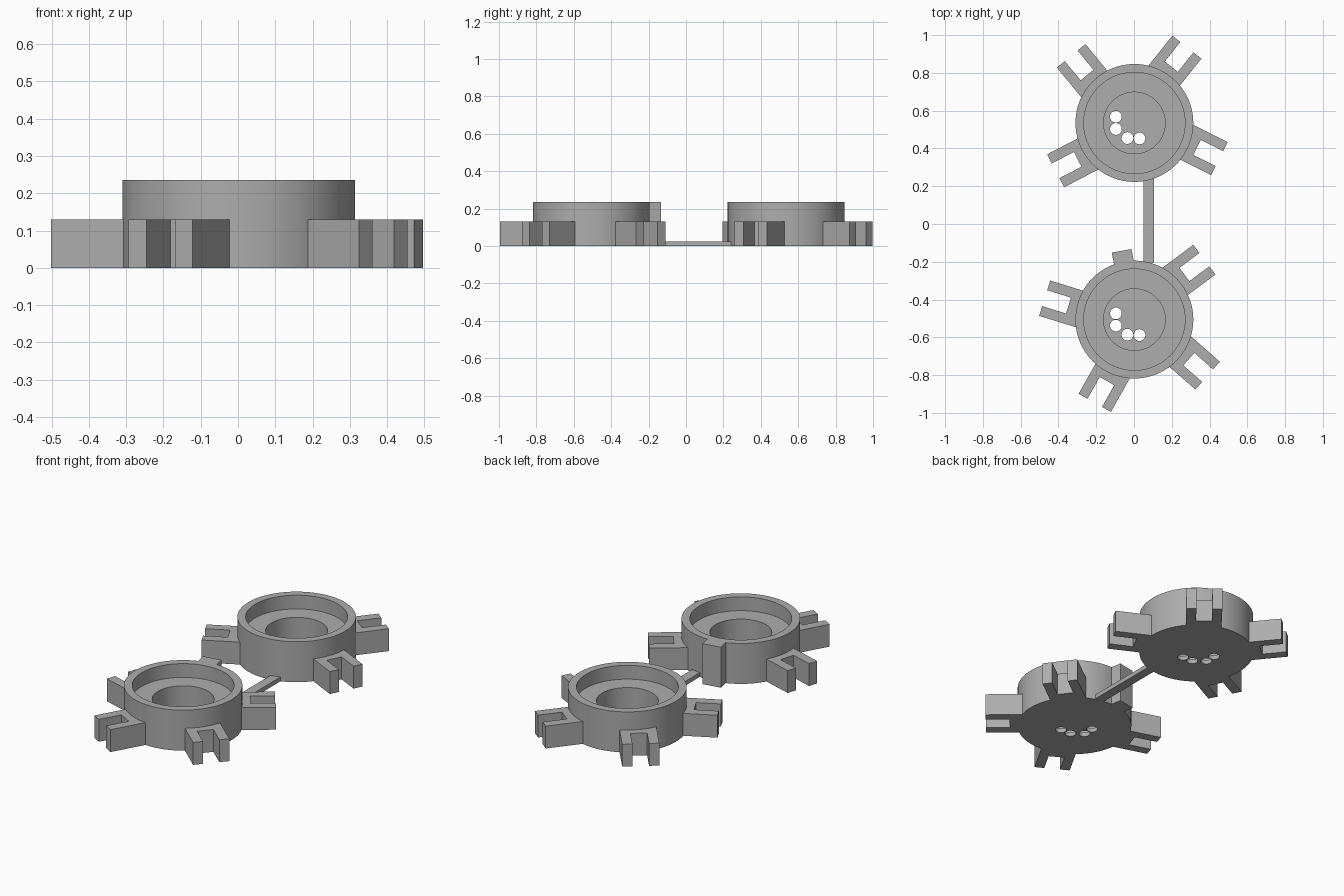
import bpy, bmesh, math
from mathutils import Matrix, Vector

cube = bpy.data.objects.get("Cube")
if cube:
    bpy.data.objects.remove(cube, do_unlink=True)

grey = bpy.data.materials.new("plain_grey")
grey.use_nodes = True
COLOR = (0.42, 0.42, 0.42, 1)
grey.diffuse_color = COLOR
grey.node_tree.nodes["Principled BSDF"].inputs["Base Color"].default_value = COLOR

HUB_R, HUB_H, FORK_H, BASE_H = 0.312, 0.235, 0.13, 0.025


def finish(name, bm):
    bmesh.ops.recalc_face_normals(bm, faces=bm.faces[:])
    mesh = bpy.data.meshes.new(name)
    bm.to_mesh(mesh)
    bm.free()
    obj = bpy.data.objects.new(name, mesh)
    bpy.context.collection.objects.link(obj)
    mesh.materials.append(grey)
    return obj


def prism(name, outline, height, center=(0, 0), angle=0):
    """Extrude a flat outline upward, then turn it and move it to a hub."""
    bm = bmesh.new()
    face = bm.faces.new([bm.verts.new((x, y, 0)) for x, y in outline])
    top = bmesh.ops.extrude_face_region(bm, geom=[face])["geom"]
    verts = [g for g in top if isinstance(g, bmesh.types.BMVert)]
    bmesh.ops.translate(bm, verts=verts, vec=(0, 0, height))
    place = Matrix.Translation((*center, 0)) @ Matrix.Rotation(math.radians(angle), 4, 'Z')
    bm.transform(place)
    return finish(name, bm)


def smooth(obj):
    bpy.ops.object.select_all(action='DESELECT')
    obj.select_set(True)
    bpy.context.view_layer.objects.active = obj
    bpy.ops.object.shade_smooth_by_angle(angle=math.radians(30))


def hub(name, center):
    # Stepped cup turned around its axis
    profile = [(0, 0), (HUB_R, 0), (HUB_R, HUB_H), (0.268, HUB_H),
               (0.268, 0.155), (0.163, 0.155), (0.163, BASE_H), (0, BASE_H)]
    bm = bmesh.new()
    verts = [bm.verts.new((r, 0, z)) for r, z in profile]
    edges = [bm.edges.new(pair) for pair in zip(verts, verts[1:])]
    bmesh.ops.spin(bm, geom=verts + edges, axis=(0, 0, 1), cent=(0, 0, 0),
                   steps=96, angle=math.tau, use_duplicate=False)
    bmesh.ops.remove_doubles(bm, verts=bm.verts[:], dist=0.0001)
    bm.transform(Matrix.Translation((*center, 0)))
    obj = finish(name, bm)

    # Four round holes through the floor
    cutter_bm = bmesh.new()
    for x, y in [(-0.098, 0.033), (-0.098, -0.032), (-0.037, -0.08), (0.027, -0.082)]:
        spot = Matrix.Translation(Vector((x + center[0], y + center[1], 0)))
        bmesh.ops.create_cone(cutter_bm, cap_ends=True, segments=32, radius1=0.031,
                              radius2=0.031, depth=0.2, matrix=spot)
    cutter = finish("hole_cutter", cutter_bm)
    cutter.hide_render = True
    cut = obj.modifiers.new("holes", 'BOOLEAN')
    cut.operation, cut.solver, cut.object = 'DIFFERENCE', 'EXACT', cutter
    bpy.context.view_layer.objects.active = obj
    bpy.ops.object.modifier_apply(modifier=cut.name)
    bpy.data.objects.remove(cutter, do_unlink=True)
    smooth(obj)


def fork(name, center, angle):
    # U-shaped clip, set slightly off the radial line
    base, slot, tip, half, gap, shift = 0.27, 0.355, 0.487, 0.098, 0.044, 0.033
    outline = [(base, -half), (tip, -half), (tip, -gap), (slot, -gap),
               (slot, gap), (tip, gap), (tip, half), (base, half)]
    prism(name, [(x, y + shift) for x, y in outline], FORK_H, center, angle)


# Two hubs, each with four evenly stepped forks
for label, center, start in [("back", (0.002, 0.535), -26.6), ("front", (0.002, -0.506), 162.7)]:
    hub(label + "_hub", center)
    for i in range(4):
        fork(f"{label}_fork_{i + 1}", center, start + 78 * i)

# Full-height tab on the front hub
prism("front_tab", [(0.29, -0.053), (0.37, -0.053), (0.37, 0.053), (0.29, 0.053)],
      HUB_H, (0.002, -0.506), 100.5)

# Thin bar joining the hubs
prism("link_bar", [(0.05, -0.205), (0.105, -0.205), (0.105, 0.24), (0.05, 0.24)], BASE_H)
